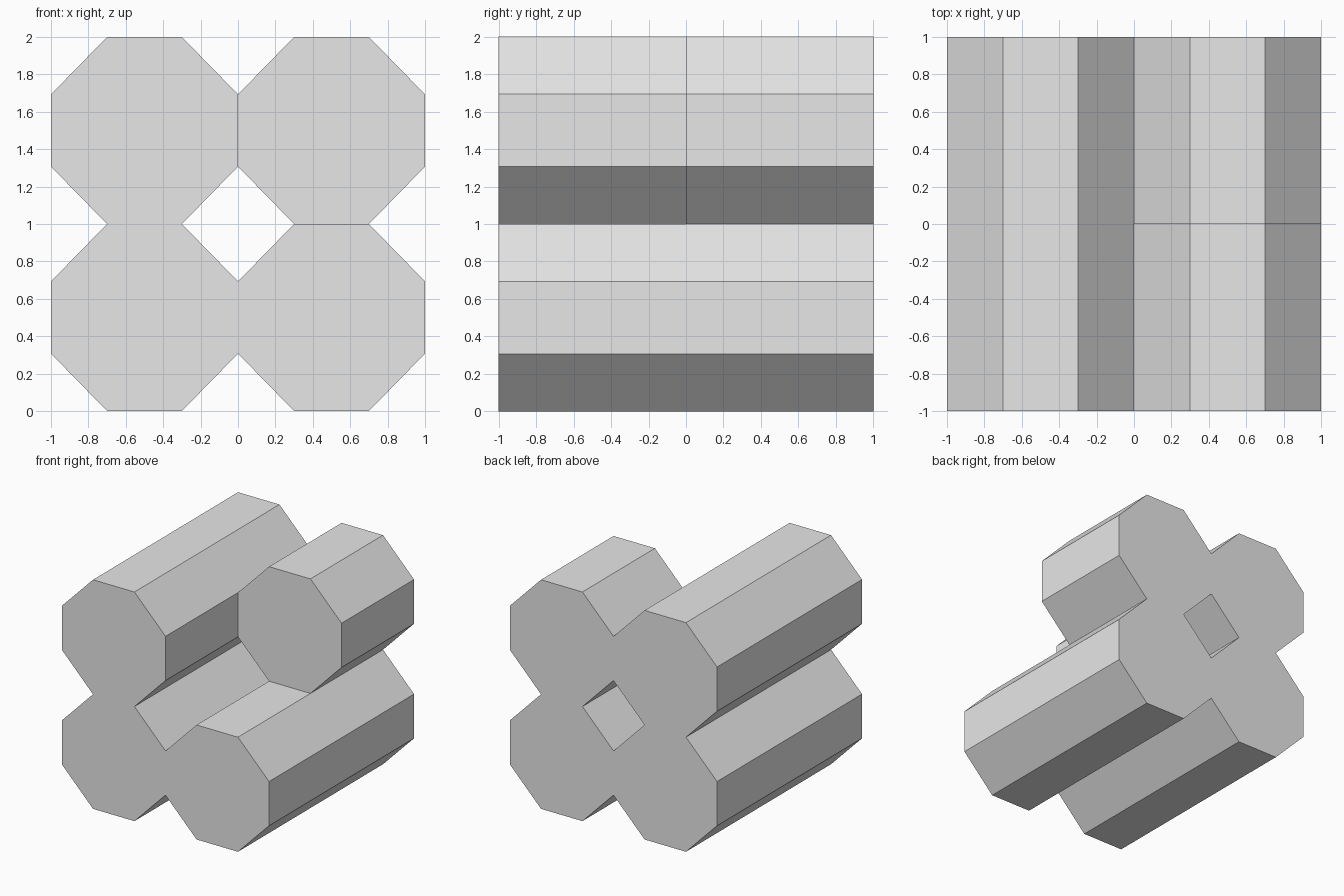
import bpy
import bmesh

# Remove the default cube
cube = bpy.data.objects.get("Cube")
if cube:
    bpy.data.objects.remove(cube, do_unlink=True)

# Single grey material
GREY = (0.8, 0.8, 0.8, 1.0)
mat = bpy.data.materials.new("light grey")
mat.use_nodes = True
mat.diffuse_color = GREY
mat.node_tree.nodes["Principled BSDF"].inputs["Base Color"].default_value = GREY

# Octagon half size, and half widths of its horizontal and vertical flats
R, FLAT_X, FLAT_Z = 0.5, 0.2, 0.193


def octagonal_bar(name, cx, cz, front, back):
    """Flat-shaded octagonal prism running along y."""
    quarter = [(R, FLAT_Z), (FLAT_X, R)]
    half = quarter + [(-x, z) for x, z in reversed(quarter)]
    outline = half + [(-x, -z) for x, z in half]
    bm = bmesh.new()
    base = bm.faces.new([bm.verts.new((cx + x, front, cz + z)) for x, z in outline])
    ext = bmesh.ops.extrude_face_region(bm, geom=[base], use_keep_orig=True)
    moved = [v for v in ext["geom"] if isinstance(v, bmesh.types.BMVert)]
    bmesh.ops.translate(bm, verts=moved, vec=(0, back - front, 0))
    bmesh.ops.recalc_face_normals(bm, faces=bm.faces)
    mesh = bpy.data.meshes.new(name)
    bm.to_mesh(mesh)
    bm.free()
    mesh.materials.append(mat)
    obj = bpy.data.objects.new(name, mesh)
    bpy.context.collection.objects.link(obj)
    return obj


# Three full-length bars and one half-length bar at the upper left
for side, cx in (("left", R), ("right", -R)):
    for level, cz in (("lower", R), ("upper", 3 * R)):
        short = side == "left" and level == "upper"
        octagonal_bar(f"{level}_{side}_bar", cx, cz, 0 if short else -1, 1)
